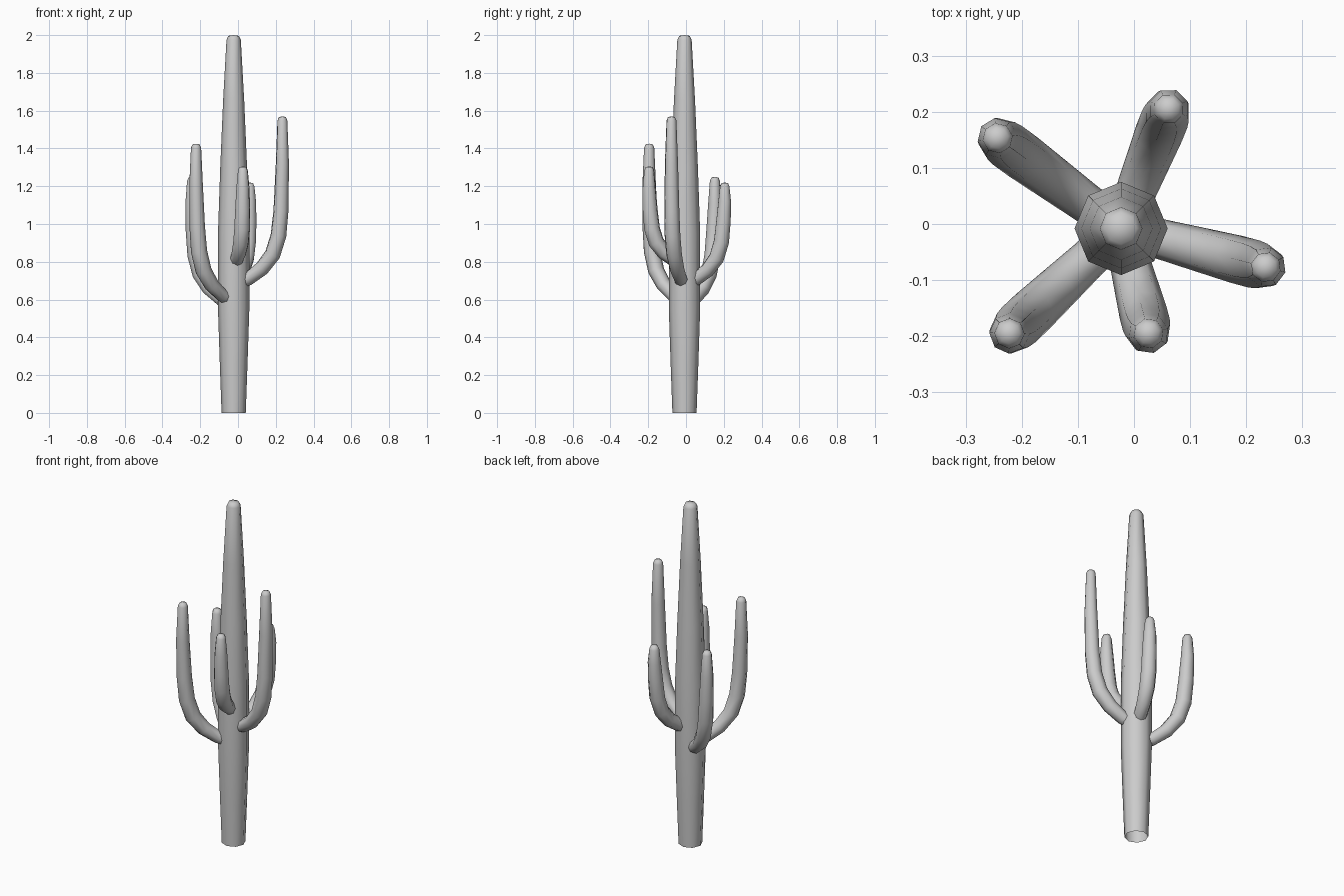
import bpy, bmesh, math
from mathutils import Vector

old = bpy.data.objects.get("Cube")
if old:
    bpy.data.objects.remove(old, do_unlink=True)

SIDES = 8
CENTRE = Vector((-0.023, -0.008, 0))

grey = bpy.data.materials.new("plain_grey")
grey.use_nodes = True
grey.diffuse_color = (0.6, 0.6, 0.6, 1)
grey.node_tree.nodes["Principled BSDF"].inputs["Base Color"].default_value = grey.diffuse_color


def loft(name, path, radii, side):
    """Sweep an eight-sided ring along a path and close the far end with a low dome."""
    bm = bmesh.new()
    rings = []
    for i, (p, r) in enumerate(zip(path, radii)):
        tangent = (path[min(i + 1, len(path) - 1)] - path[max(i - 1, 0)]).normalized()
        up = tangent.cross(side).normalized()
        rings.append([bm.verts.new(p + r * (math.cos(a) * side + math.sin(a) * up))
                      for a in (k * math.tau / SIDES for k in range(SIDES))])
    for low, high in zip(rings, rings[1:]):
        for k in range(SIDES):
            n = (k + 1) % SIDES
            bm.faces.new((low[k], low[n], high[n], high[k]))
    tip = bm.verts.new(path[-1] + Vector((0, 0, 0.004)))
    for k in range(SIDES):
        bm.faces.new((rings[-1][k], rings[-1][(k + 1) % SIDES], tip))
    bmesh.ops.recalc_face_normals(bm, faces=bm.faces)
    mesh = bpy.data.meshes.new(name)
    bm.to_mesh(mesh)
    bm.free()
    mesh.materials.append(grey)
    mesh.shade_smooth()
    obj = bpy.data.objects.new(name, mesh)
    bpy.context.collection.objects.link(obj)


# Trunk: narrow foot, widest at the middle, tapering to the top
trunk = [(0, 0.064), (0.25, 0.073), (0.55, 0.083), (0.95, 0.083), (1.3, 0.071),
         (1.65, 0.056), (1.975, 0.038), (1.996, 0.028)]
loft("trunk", [CENTRE + Vector((0, 0, z)) for z, r in trunk], [r for z, r in trunk],
     Vector((1, 0, 0)))

# Arm bend: share of reach, rise above the joint, radius
BEND = [(0.08, -0.02, 0.034), (0.3, 0.0, 0.036), (0.58, 0.055, 0.04), (0.8, 0.13, 0.043),
        (0.92, 0.23, 0.043), (0.97, 0.36, 0.041)]


def arm(name, x, y, joint, top):
    reach = Vector((x, y, 0)) - CENTRE
    side = Vector((-reach.y, reach.x, 0)).normalized()
    size = reach.length / 0.268
    path = [CENTRE + reach * f + Vector((0, 0, joint + rise * size)) for f, rise, r in BEND]
    radii = [r for f, rise, r in BEND]
    end = path[-1].z
    for z, r in ((end + (top - end) * 0.5, 0.036), (top - 0.022, 0.027), (top - 0.004, 0.019)):
        path.append(Vector((x, y, z)))
        radii.append(r)
    loft(name, path, radii, side)


arm("front_right_arm", -0.222, -0.195, 0.62, 1.425)
arm("back_right_arm", -0.243, 0.153, 0.60, 1.25)
arm("left_arm", 0.235, -0.077, 0.71, 1.57)
arm("back_left_arm", 0.062, 0.205, 0.71, 1.22)
arm("front_arm", 0.026, -0.195, 0.81, 1.305)
